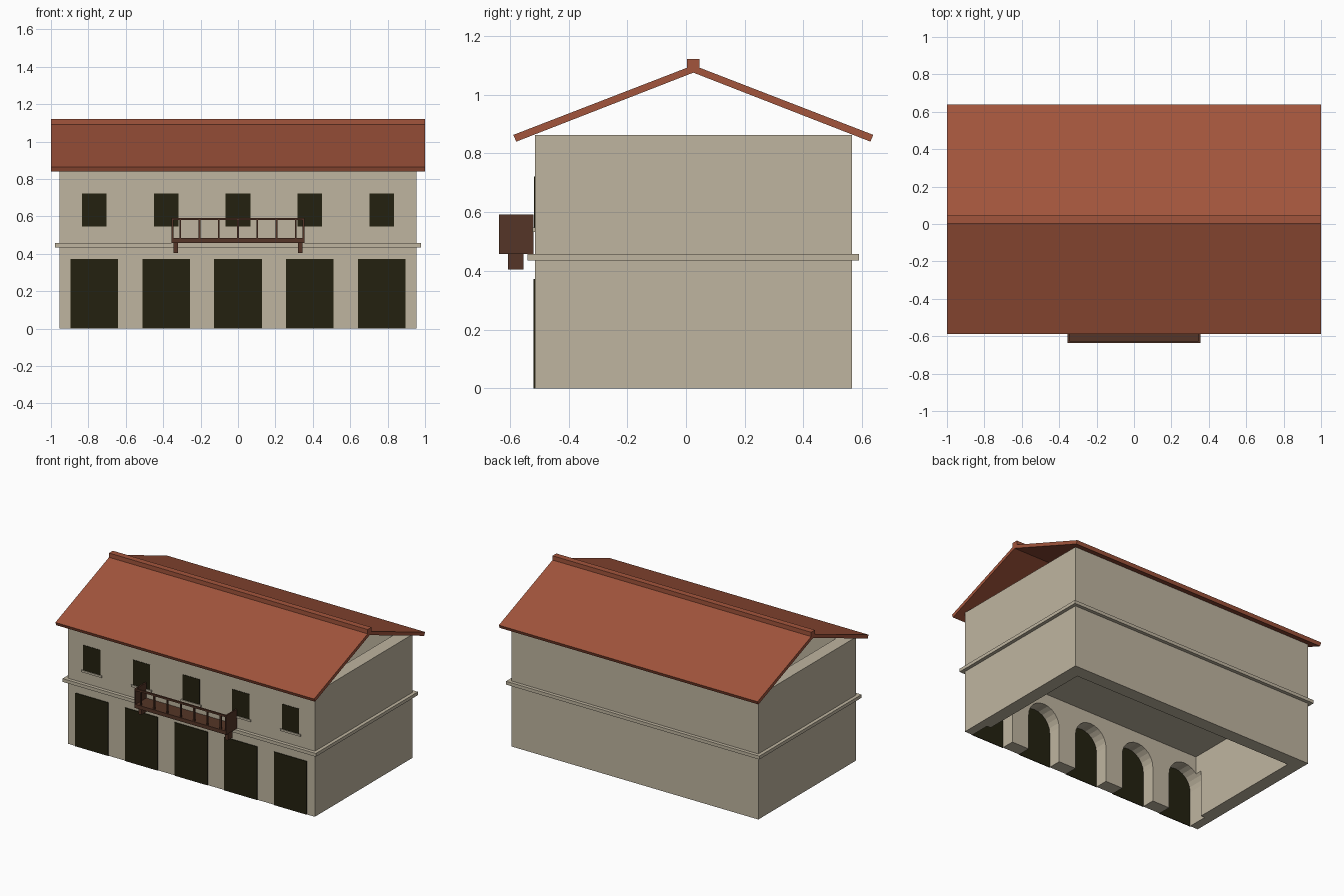
import bpy, math

cube = bpy.data.objects.get("Cube")
if cube:
    bpy.data.objects.remove(cube, do_unlink=True)


def material(name, rgb):
    m = bpy.data.materials.new(name)
    m.use_nodes = True
    m.diffuse_color = (*rgb, 1)
    bsdf = next(n for n in m.node_tree.nodes if n.type == 'BSDF_PRINCIPLED')
    bsdf.inputs["Base Color"].default_value = (*rgb, 1)
    return m


PLASTER = material("plaster", (0.52, 0.46, 0.35))
TILE = material("roof tile", (0.36, 0.09, 0.045))
WOOD = material("dark wood", (0.09, 0.036, 0.02))
DARK = material("dark opening", (0.017, 0.0155, 0.005))


def prism(name, profile, axis, lo, hi, mat):
    """Extrude a closed outline along x (points are y, z) or y (points are x, z)."""
    def place(p, d):
        return (d, *p) if axis == 'x' else (p[0], d, p[1])
    n = len(profile)
    verts = [place(p, d) for d in (lo, hi) for p in profile]
    faces = [list(range(n)), list(range(n, 2 * n))[::-1]]
    faces += [(i, i + n, (i + 1) % n + n, (i + 1) % n) for i in range(n)]
    mesh = bpy.data.meshes.new(name)
    mesh.from_pydata(verts, [], faces)
    ob = bpy.data.objects.new(name, mesh)
    bpy.context.collection.objects.link(ob)
    mesh.materials.append(mat)
    bpy.context.view_layer.objects.active = ob
    ob.select_set(True)
    bpy.ops.object.mode_set(mode='EDIT')
    bpy.ops.mesh.select_all(action='SELECT')
    bpy.ops.mesh.normals_make_consistent(inside=False)
    bpy.ops.object.mode_set(mode='OBJECT')
    ob.select_set(False)
    return ob


def box(name, x, y, z, mat):
    outline = [(y[0], z[0]), (y[1], z[0]), (y[1], z[1]), (y[0], z[1])]
    return prism(name, outline, 'x', x[0], x[1], mat)


def cut(ob, cutter):
    mod = ob.modifiers.new("cut", 'BOOLEAN')
    mod.operation, mod.solver, mod.object = 'DIFFERENCE', 'EXACT', cutter
    bpy.context.view_layer.objects.active = ob
    bpy.ops.object.modifier_apply(modifier=mod.name)
    bpy.data.objects.remove(cutter, do_unlink=True)


W, FRONT, BACK, TOP, T = 0.955, -0.515, 0.565, 0.863, 0.092
BAYS = [i * 0.384 for i in range(-2, 3)]

# Hollow walls, open below and under the roof, with a floor between storeys
walls = box("walls", (-W, W), (FRONT, BACK), (0, TOP), PLASTER)
for z in ((-0.1, 0.45), (0.475, 1)):
    cut(walls, box("room_cutter", (T - W, W - T), (FRONT + T, BACK - T), z, PLASTER))

# Arched doorways behind dark door panels, windows with sills
R, SPRING = 0.125, 0.247
for i, x in enumerate(BAYS, 1):
    arch = [(x - R, -0.1), (x + R, -0.1)]
    arch += [(x + R * math.cos(a), SPRING + R * math.sin(a))
             for a in (math.pi * k / 12 for k in range(13))]
    cut(walls, prism("arch_cutter", arch, 'y', FRONT - 0.1, FRONT + T + 0.05, PLASTER))
    box(f"door_panel_{i}", (x - 0.127, x + 0.127), (FRONT - 0.005, FRONT), (0, 0.372), DARK)
    box(f"window_{i}", (x - 0.066, x + 0.066), (FRONT - 0.003, FRONT), (0.547, 0.722), DARK)
    box(f"window_sill_{i}", (x - 0.078, x + 0.078), (FRONT - 0.008, FRONT), (0.533, 0.547), PLASTER)

# String course between the storeys
E, Z = 0.024, (0.435, 0.458)
for name, y in (("front", (FRONT - E, FRONT)), ("back", (BACK, BACK + E))):
    box(f"string_course_{name}", (-W - E, W + E), y, Z, PLASTER)
for name, s in (("left", 1), ("right", -1)):
    box(f"string_course_{name}", sorted((s * W, s * (W + E))), (FRONT, BACK), Z, PLASTER)

# Roof slopes and ridge cap
RIDGE = 0.025
for name, s in (("front", -1), ("back", 1)):
    slope = [(RIDGE, 1.1), (RIDGE + s * 0.613, 0.863),
             (RIDGE + s * 0.603, 0.84), (RIDGE, 1.075)]
    prism(f"roof_{name}", slope, 'x', -1, 1, TILE)
box("ridge_cap", (-1, 1), (RIDGE - 0.021, RIDGE + 0.021), (1.09, 1.122), TILE)

# Balcony: deck, railing, solid ends and brackets
B, OUT = 0.355, -0.637
box("balcony_deck", (-B, B), (OUT, FRONT - 0.004), (0.458, 0.484), WOOD)
box("balcony_rail", (-B, B), (OUT, OUT + 0.012), (0.58, 0.592), WOOD)
for i in range(7):
    x = (i - 3) * 0.103
    box(f"baluster_{i + 1}", (x - 0.005, x + 0.005), (OUT + 0.001, OUT + 0.011), (0.48, 0.585), WOOD)
for name, s in (("left", 1), ("right", -1)):
    box(f"balcony_end_{name}", sorted((s * B, s * (B - 0.01))), (OUT, FRONT - 0.004), (0.458, 0.592), WOOD)
    box(f"balcony_bracket_{name}", sorted((s * 0.322, s * 0.346)), (-0.606, -0.553), (0.405, 0.46), WOOD)
